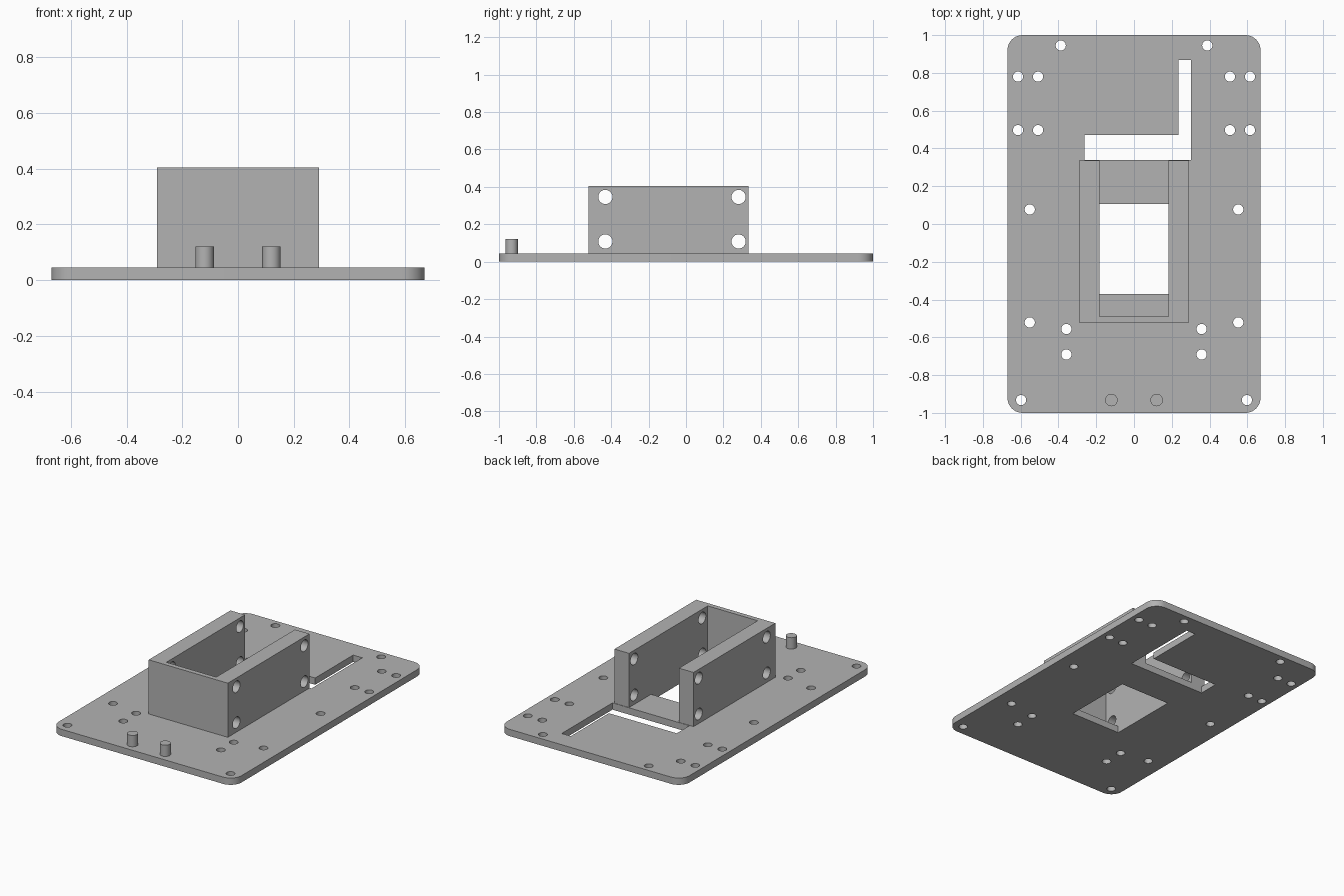
import bpy, bmesh, math
from mathutils import Matrix, Vector

cube = bpy.data.objects.get("Cube")
if cube:
    bpy.data.objects.remove(cube, do_unlink=True)

grey = bpy.data.materials.new("light_grey")
grey.use_nodes = True
colour = (0.45, 0.45, 0.45, 1)
grey.diffuse_color = colour
grey.node_tree.nodes["Principled BSDF"].inputs["Base Color"].default_value = colour

PLATE_TOP = 0.045


def prism(bm, outline, z0, z1):
    """Extrude a counter-clockwise outline from z0 up to z1."""
    face = bm.faces.new([bm.verts.new((x, y, z0)) for x, y in outline])
    top = bmesh.ops.extrude_face_region(bm, geom=[face])["geom"]
    verts = [v for v in top if isinstance(v, bmesh.types.BMVert)]
    bmesh.ops.translate(bm, vec=(0, 0, z1 - z0), verts=verts)


def rod(bm, centre, radius, length, along_x=False):
    turn = Matrix.Rotation(math.pi / 2, 4, "Y") if along_x else Matrix()
    bmesh.ops.create_cone(bm, cap_ends=True, segments=32, radius1=radius,
                          radius2=radius, depth=length,
                          matrix=Matrix.Translation(centre) @ turn)


def finish(name, bm):
    bmesh.ops.recalc_face_normals(bm, faces=bm.faces)
    mesh = bpy.data.meshes.new(name)
    bm.to_mesh(mesh)
    bm.free()
    obj = bpy.data.objects.new(name, mesh)
    bpy.context.collection.objects.link(obj)
    mesh.materials.append(grey)
    return obj


def select(obj):
    bpy.ops.object.select_all(action="DESELECT")
    obj.select_set(True)
    bpy.context.view_layer.objects.active = obj


def cut(obj, cutter):
    cutter.hide_render = True
    mod = obj.modifiers.new("Cut", "BOOLEAN")
    mod.operation = "DIFFERENCE"
    mod.solver = "EXACT"
    mod.object = cutter
    select(obj)
    bpy.ops.object.modifier_apply(modifier=mod.name)
    bpy.data.objects.remove(cutter, do_unlink=True)


def smooth(obj):
    select(obj)
    bpy.ops.object.shade_smooth_by_angle(angle=math.radians(30))


# Base plate with rounded corners
W, L, R, STEPS = 0.67, 1.0, 0.08, 10
outline = []
for i, (sx, sy) in enumerate([(1, 1), (-1, 1), (-1, -1), (1, -1)]):
    for k in range(STEPS + 1):
        a = math.pi / 2 * (i + k / STEPS)
        outline.append((sx * (W - R) + R * math.cos(a),
                        sy * (L - R) + R * math.sin(a)))
bm = bmesh.new()
prism(bm, outline, 0, PLATE_TOP)
plate = finish("base_plate", bm)

# Plate openings: mirrored screw holes, window and L-shaped slot
holes = [(0.388, 0.945), (0.614, 0.78), (0.508, 0.78), (0.614, 0.497),
         (0.508, 0.497), (0.552, 0.077), (0.552, -0.521),
         (0.358, -0.556), (0.358, -0.691), (0.598, -0.932)]
bm = bmesh.new()
for x, y in holes:
    for side in (-1, 1):
        rod(bm, Vector((side * x, y, 0)), 0.027, 0.3)
prism(bm, [(-0.183, -0.37), (0.183, -0.37), (0.183, 0.105), (-0.183, 0.105)],
      -0.1, 0.1)
prism(bm, [(-0.262, 0.338), (0.303, 0.338), (0.303, 0.869), (0.236, 0.869),
           (0.236, 0.471), (-0.262, 0.471)], -0.1, 0.1)
cut(plate, finish("plate_cutter", bm))
smooth(plate)

# U-shaped mounting frame, open at the back
FRONT, BACK, OUT, IN = -0.521, 0.335, 0.29, 0.183
bm = bmesh.new()
prism(bm, [(-OUT, FRONT), (OUT, FRONT), (OUT, BACK), (IN, BACK),
           (IN, -0.489), (-IN, -0.489), (-IN, BACK), (-OUT, BACK)],
      PLATE_TOP, 0.404)
frame = finish("mounting_frame", bm)

# Side screw holes through both frame walls
bm = bmesh.new()
for y in (-0.431, 0.281):
    for z in (0.108, 0.346):
        rod(bm, Vector((0, y, z)), 0.038, 1.0, along_x=True)
cut(frame, finish("frame_cutter", bm))
smooth(frame)

# Locating pegs near the front edge
for side, name in ((-1, "right_peg"), (1, "left_peg")):
    bm = bmesh.new()
    rod(bm, Vector((side * 0.12, -0.932, 0.0825)), 0.033, 0.075)
    smooth(finish(name, bm))
